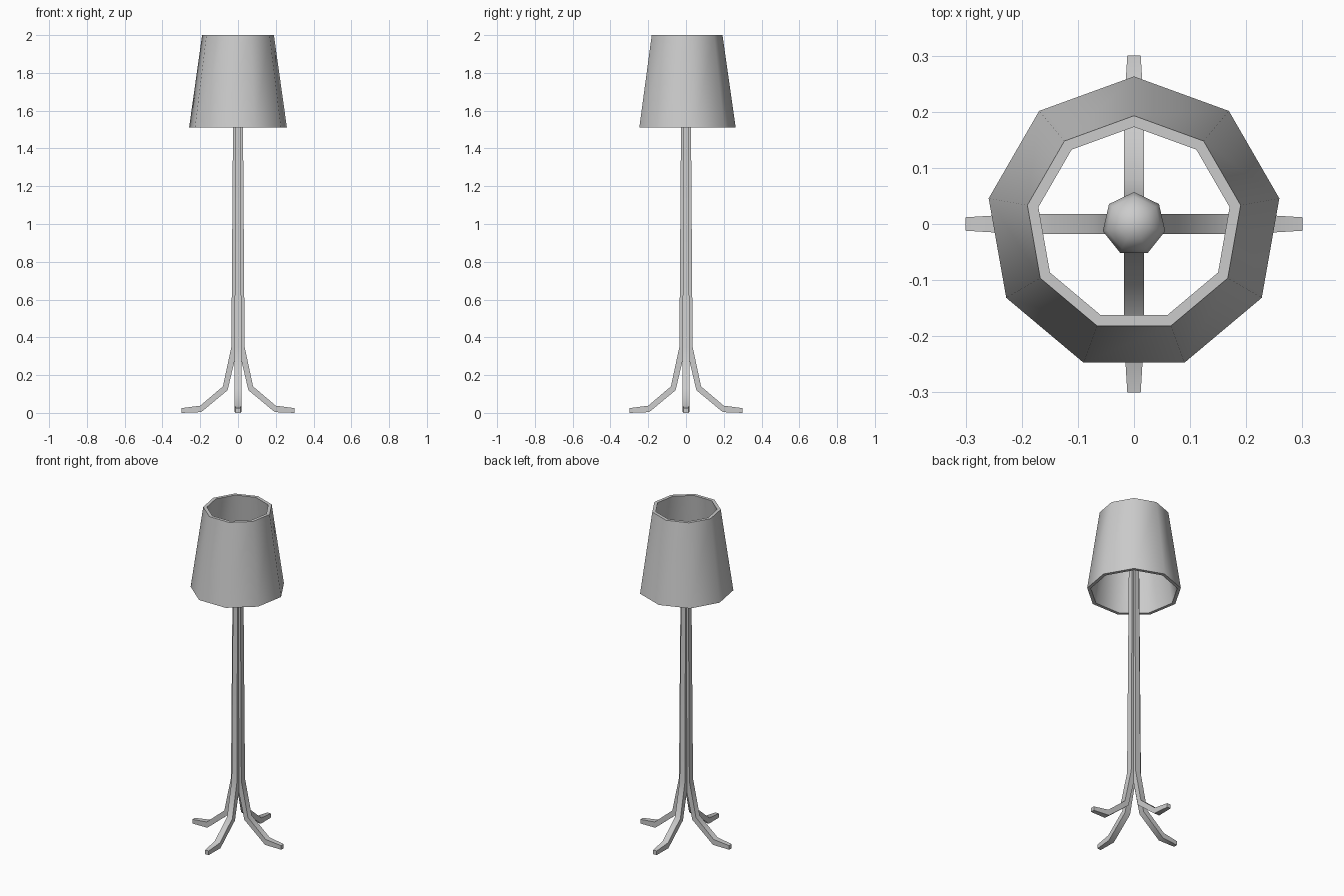
import bpy
from math import sin, cos, pi, radians

if "Cube" in bpy.data.objects:
    bpy.data.objects.remove(bpy.data.objects["Cube"])


def make_object(name, verts, faces, angle):
    mesh = bpy.data.meshes.new(name)
    mesh.from_pydata(verts, [], faces)
    mesh.update()
    obj = bpy.data.objects.new(name, mesh)
    bpy.context.collection.objects.link(obj)
    bpy.ops.object.select_all(action='DESELECT')
    obj.select_set(True)
    bpy.context.view_layer.objects.active = obj
    bpy.ops.object.mode_set(mode='EDIT')
    bpy.ops.mesh.select_all(action='SELECT')
    bpy.ops.mesh.remove_doubles(threshold=0.0001)
    bpy.ops.mesh.normals_make_consistent(inside=False)
    bpy.ops.object.mode_set(mode='OBJECT')
    bpy.ops.object.shade_smooth_by_angle(angle=radians(angle))
    return obj


def lathe(name, profile, sides, closed, angle):
    """Spin an (r, z) profile around z, first corner on +y."""
    n = len(profile)
    verts = [(r * cos(pi / 2 + 2 * pi * s / sides), r * sin(pi / 2 + 2 * pi * s / sides), z)
             for s in range(sides) for r, z in profile]
    faces = []
    for s in range(sides):
        a, b = s * n, (s + 1) % sides * n
        for i in range(n if closed else n - 1):
            j = (i + 1) % n
            faces.append((a + i, b + i, b + j, a + j))
    return make_object(name, verts, faces, angle)


# Nine-sided hollow tapered shade
lathe("lamp_shade", [(0.263, 1.51), (0.193, 2.0), (0.173, 2.0), (0.243, 1.51)], 9, True, 50)

# Seven-sided bulb on top of the pole
R, ZC = 0.057, 1.75
lathe("bulb", [(R * sin(pi * i / 6), ZC - R * cos(pi * i / 6)) for i in range(7)], 7, False, 60)

# Four legs that run up and join into the pole:
# outer r, outer z, inner r, inner z, half width
SECTIONS = [
    (0.30, 0.025, 0.30, 0.0, 0.012),
    (0.20, 0.038, 0.195, 0.004, 0.018),
    (0.08, 0.14, 0.055, 0.12, 0.018),
    (0.035, 0.35, 0.003, 0.34, 0.018),
    (0.025, 1.72, 0.0, 1.72, 0.014),
]
for k, side in enumerate(("right", "back", "left", "front")):
    c, s = cos(k * pi / 2), sin(k * pi / 2)
    verts = []
    for ro, zo, ri, zi, w in SECTIONS:
        for r, t, z in ((ro, -w, zo), (ro, w, zo), (ri, w, zi), (ri, -w, zi)):
            verts.append((r * c - t * s, r * s + t * c, z))
    last = 4 * (len(SECTIONS) - 1)
    faces = [(0, 1, 2, 3), tuple(range(last, last + 4))]
    for i in range(len(SECTIONS) - 1):
        for j in range(4):
            m = (j + 1) % 4
            faces.append((4 * i + j, 4 * i + m, 4 * i + 4 + m, 4 * i + 4 + j))
    make_object(side + "_leg", verts, faces, 50)
